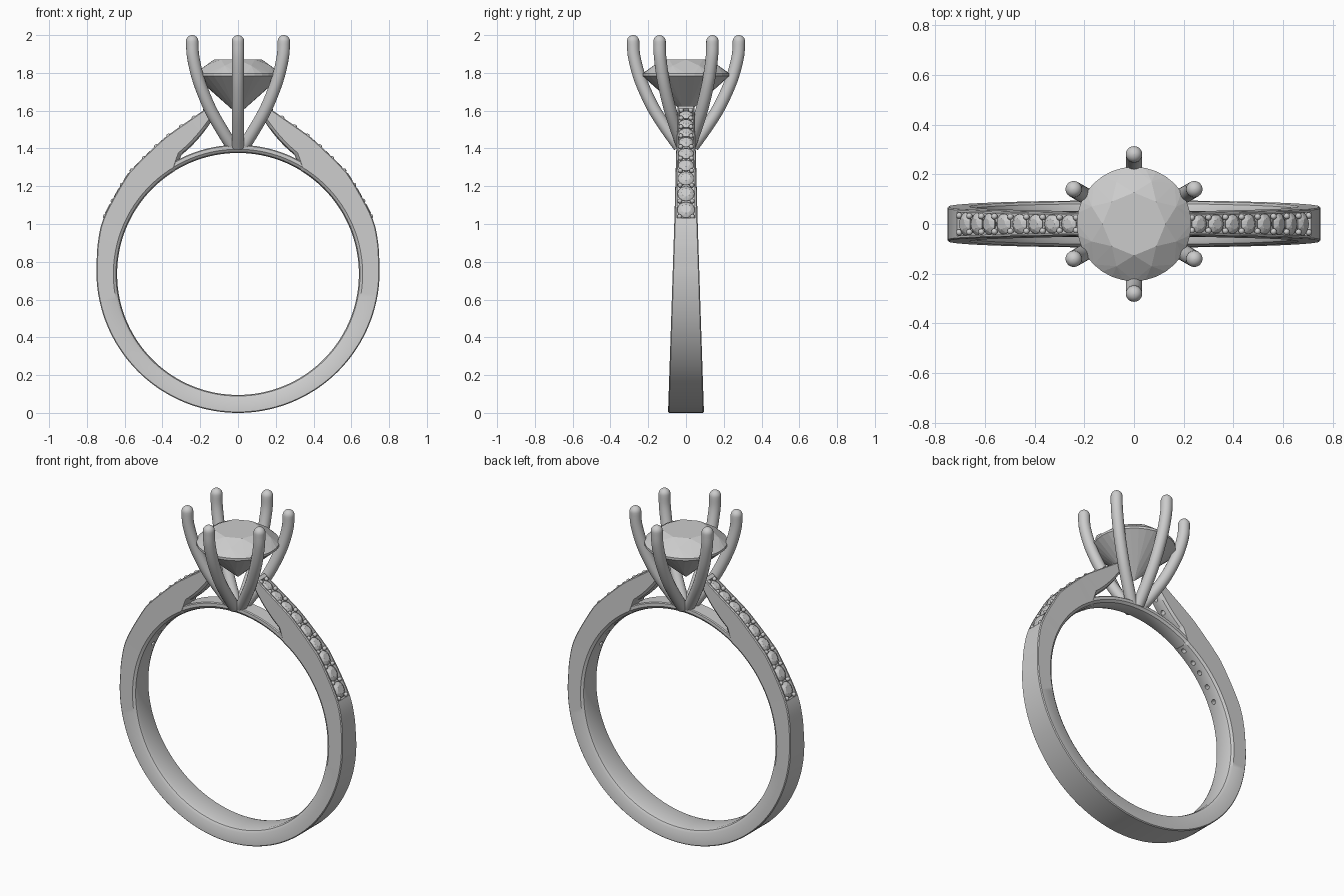
import bpy, bmesh
from math import sin, cos, pi, atan2, radians
from mathutils import Vector, Matrix

if "Cube" in bpy.data.objects:
    bpy.data.objects.remove(bpy.data.objects["Cube"])

C = Vector((0, 0.735))        # finger hole centre in (x, z)
R = 0.64                      # finger hole radius


def link(name, bm, smooth=None):
    bmesh.ops.recalc_face_normals(bm, faces=bm.faces)
    me = bpy.data.meshes.new(name)
    bm.to_mesh(me)
    bm.free()
    ob = bpy.data.objects.new(name, me)
    bpy.context.collection.objects.link(ob)
    if smooth:
        shade(ob, smooth)
    return ob


def activate(ob):
    bpy.ops.object.select_all(action='DESELECT')
    ob.select_set(True)
    bpy.context.view_layer.objects.active = ob


def shade(ob, angle):
    activate(ob)
    bpy.ops.object.shade_smooth_by_angle(angle=radians(angle))


def loft(bm, rings):
    rows = [[bm.verts.new(p) for p in ring] for ring in rings]
    n = len(rows[0])
    for a, b in zip(rows, rows[1:]):
        for i in range(n):
            j = (i + 1) % n
            bm.faces.new((a[i], a[j], b[j], b[i]))
    bm.faces.new(rows[0])
    bm.faces.new(rows[-1])


def spline(pts, steps):
    p = [Vector(q) for q in pts]
    p = [2 * p[0] - p[1]] + p + [2 * p[-1] - p[-2]]
    out = []
    for a, b, c, d in zip(p, p[1:], p[2:], p[3:]):
        for k in range(steps):
            t = k / steps
            out.append(0.5 * (2 * b + (c - a) * t + (2 * a - 5 * b + 4 * c - d) * t * t
                              + (3 * b - a - 3 * c + d) * t ** 3))
    return out + [p[-2]]


def half_width(z):
    if z < 1.03:
        return 0.095 - 0.034 * max(z, 0) / 1.03
    return 0.061 - 0.016 * (z - 1.03) / 0.59


def section(o, i, k=1.0):
    """Band cross-section: crisp outside, rounded inside edges."""
    d = (i - o).normalized()
    wo, wi = half_width(o.y) * k, half_width(i.y) * k
    side = [(o, wo - .005), (o + d * .005, wo), (i - d * .02, wi),
            (i - d * .006, wi - .01), (i, wi - .028)]
    ring = side + [(p, -w) for p, w in reversed(side)]
    return [(p.x, w, p.y) for p, w in ring]


# Outer edge of the right half, bottom to shoulder
arc = [Vector((.75 * cos(a), .75 + .75 * sin(a)))
       for a in [-pi / 2 + pi / 2 * k / 36 for k in range(36)]]
upper = spline([(.75, .75), (.742, .9), (.708, 1.04), (.603, 1.233), (.54, 1.312),
                (.407, 1.44), (.333, 1.497), (.26, 1.548), (.15, 1.625)], 8)

# Shank: follows the finger hole, then splits upward into the shoulders
pairs = []
split = radians(60)
end_angle = atan2(upper[-1].y - C.y, upper[-1].x)
for o in arc + upper:
    a = atan2(o.y - C.y, o.x)
    if a < split:
        i = C + R * Vector((cos(a), sin(a)))
    else:
        t = (a - split) / (end_angle - split)
        i = (Vector((.30, 1.365)) * (1 - t) ** 2 + Vector((.205, 1.44)) * 2 * t * (1 - t)
             + Vector((.13, 1.56)) * t * t)
    pairs.append((o, i))
flip = [(Vector((-o.x, o.y)), Vector((-i.x, i.y))) for o, i in pairs]
bm = bmesh.new()
loft(bm, [section(o, i) for o, i in flip[:0:-1] + pairs])
shank = link("shank", bm)

# Bridge under the setting
bm = bmesh.new()
angles = [radians(58 + 64 * k / 32) for k in range(33)]
loft(bm, [section(C + .684 * Vector((cos(a), sin(a))), C + .641 * Vector((cos(a), sin(a))), .98)
          for a in angles])
link("bridge", bm, 35)

# Arc-length lookup along the stone-set part of the outer edge
track = [p for p in upper if p.y > 1.0]
lengths = [0]
for p, q in zip(track, track[1:]):
    lengths.append(lengths[-1] + (q - p).length)


def at(s):
    k = max(j for j in range(len(track) - 1) if lengths[j] <= s)
    p, q = track[k], track[k + 1]
    t = (q - p).normalized()
    return p + t * (s - lengths[k]), Vector((t.y, -t.x))


START = next(s / 1000 for s in range(500) if at(s / 1000)[0].y > 1.03)
END = lengths[-1] - .022
COUNT = 9

# Channel cutter and drill holes
bm_ch, bm_dr = bmesh.new(), bmesh.new()
stones, beads = [], []
edges = [START + .004]
step0 = (END - START - .008) / COUNT
for k in range(COUNT):
    edges.append(edges[-1] + step0 * (1.12 - .24 * k / (COUNT - 1)))
for side in (1, -1):
    rings = []
    for k in range(41):
        p, n = at(START + (END - START) * k / 40)
        w = half_width(p.y) * .78
        rings.append([(side * (p.x + n.x * h), y, p.y + n.y * h)
                      for h, y in ((.03, -w), (.03, w), (-.026, w), (-.026, -w))])
    loft(bm_ch, rings)
    for a, b in zip(edges, edges[1:]):
        p, n = at((a + b) / 2)
        pos, nor = Vector((side * p.x, 0, p.y)), Vector((side * n.x, 0, n.y))
        rot = nor.to_track_quat('Z', 'Y').to_matrix().to_4x4()
        stones.append((pos - nor * .013, rot, min((b - a) * .49, half_width(p.y) * .77)))
        bmesh.ops.create_cone(bm_dr, cap_ends=True, segments=16, radius1=.014, radius2=.014,
                              depth=.25, matrix=Matrix.Translation(pos - nor * .14) @ rot)
    for s in edges:
        p, n = at(min(max(s, START + .012), END - .01))
        for y in (-1, 1):
            beads.append(Vector((side * (p.x - n.x * .005), y * half_width(p.y) * .56,
                                 p.y - n.y * .005)))
for name, b in (("channel_cutter", bm_ch), ("drill_cutter", bm_dr)):
    cutter = link(name, b)
    cutter.hide_render = True
    mod = shank.modifiers.new(name, 'BOOLEAN')
    mod.operation, mod.solver, mod.object = 'DIFFERENCE', 'EXACT', cutter
    activate(shank)
    bpy.ops.object.modifier_apply(modifier=name)
    bpy.data.objects.remove(cutter)
shade(shank, 35)

# Brilliant-cut stone of unit radius, as a faceted hull
bm = bmesh.new()


def facet_ring(n, r, z, turn=0.0):
    for k in range(n):
        a = 2 * pi * (k + turn) / n
        bm.verts.new((r * cos(a), r * sin(a), z))


facet_ring(8, .55, .35)
facet_ring(8, .80, .21, .5)
facet_ring(32, 1, .03)
facet_ring(32, 1, -.03)
facet_ring(8, .27, -.69, .5)
bm.verts.new((0, 0, -.92))
bmesh.ops.convex_hull(bm, input=bm.verts)
bmesh.ops.dissolve_limit(bm, angle_limit=.01, verts=bm.verts, edges=bm.edges)
gem = link("centre_stone", bm)
gem.matrix_world = Matrix.Translation((0, 0, 1.79)) @ Matrix.Scale(.23, 4)

# Small shoulder stones and the beads that hold them
for pos, rot, r in stones:
    ob = bpy.data.objects.new("shoulder_stone", gem.data)
    bpy.context.collection.objects.link(ob)
    ob.matrix_world = Matrix.Translation(pos) @ rot @ Matrix.Scale(r, 4)
bm = bmesh.new()
for pos in beads:
    bmesh.ops.create_uvsphere(bm, u_segments=12, v_segments=8, radius=.0125,
                              matrix=Matrix.Translation(pos))
link("beads", bm, 60)

# Six flared prongs with rounded tips
path = spline([(.035, 1.41), (.10, 1.50), (.165, 1.60), (.215, 1.70), (.25, 1.79),
               (.275, 1.89), (.28, 1.967)], 5)
PR = .033
stations = [(p, PR) for p in path]
tip = (path[-1] - path[-2]).normalized()
stations += [(path[-1] + tip * PR * sin(a), PR * cos(a))
             for a in [pi / 2 * k / 6.05 for k in range(1, 7)]]
rings = []
for k, (p, r) in enumerate(stations):
    lo, hi = stations[max(k - 1, 0)][0], stations[min(k + 1, len(stations) - 1)][0]
    t = (hi - lo).normalized()
    rings.append([(p.x + t.y * r * cos(a), r * sin(a), p.y - t.x * r * cos(a))
                  for a in [2 * pi * j / 20 for j in range(20)]])
bm = bmesh.new()
loft(bm, rings)
prong = link("prong", bm, 50)
prong.rotation_euler.z = pi / 6
for k in range(1, 6):
    ob = bpy.data.objects.new("prong", prong.data)
    bpy.context.collection.objects.link(ob)
    ob.rotation_euler.z = pi / 6 + k * pi / 3
